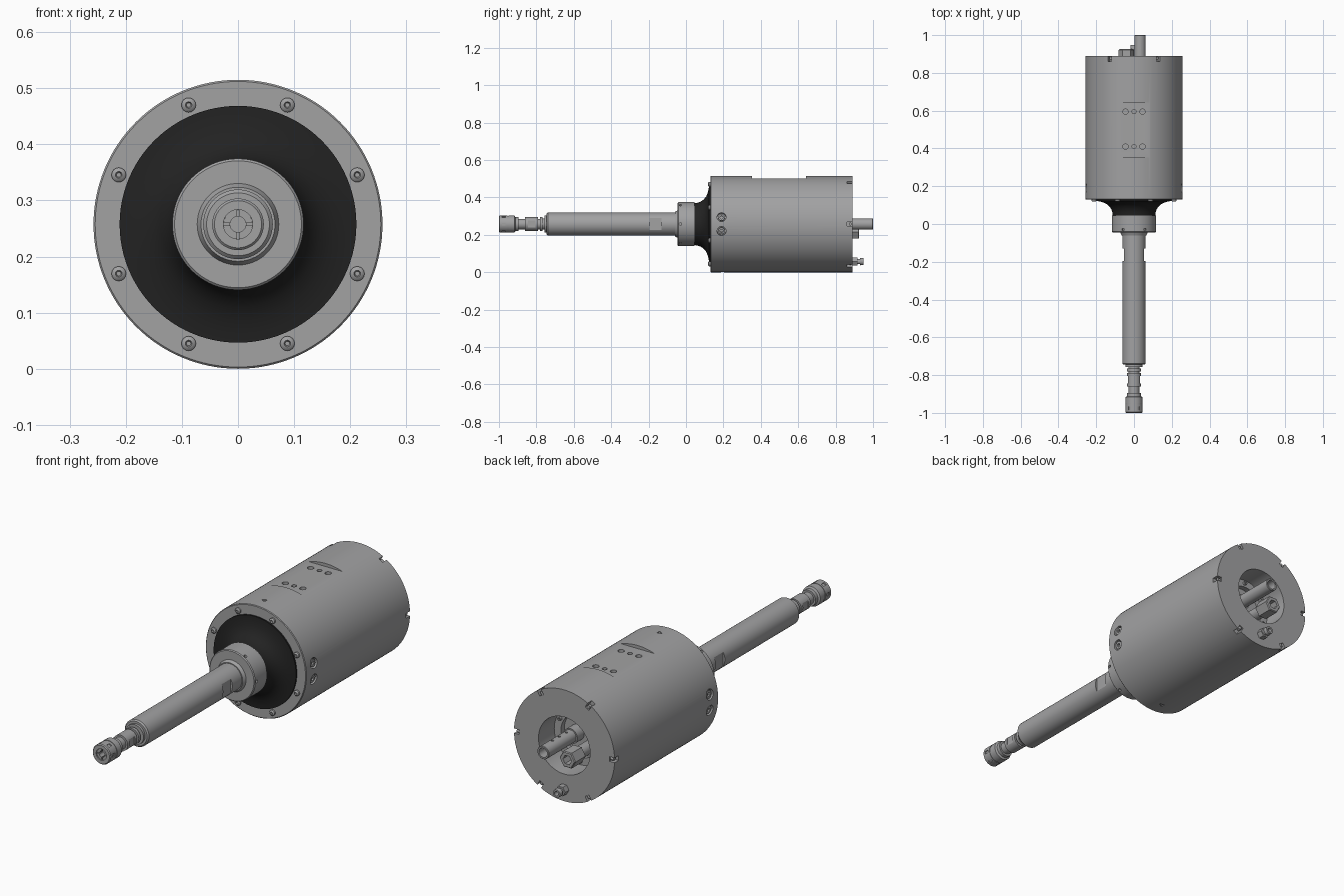
import bpy, bmesh, math
from mathutils import Vector, Matrix

if "Cube" in bpy.data.objects:
    bpy.data.objects.remove(bpy.data.objects["Cube"])

R = 0.2575          # body radius, also the height of the main axis
FLAT = 0.243        # distance of the top flat from the axis


def material(name, rgb):
    m = bpy.data.materials.new(name)
    m.use_nodes = True
    m.diffuse_color = (*rgb, 1)
    m.node_tree.nodes["Principled BSDF"].inputs["Base Color"].default_value = (*rgb, 1)
    return m


GREY = material("steel grey", (0.36, 0.36, 0.365))
BLACK = material("rubber black", (0.016, 0.016, 0.016))


def finish(name, bm, mat=GREY):
    bmesh.ops.remove_doubles(bm, verts=bm.verts, dist=0.00001)
    bmesh.ops.recalc_face_normals(bm, faces=bm.faces)
    mesh = bpy.data.meshes.new(name)
    bm.to_mesh(mesh)
    bm.free()
    mesh.materials.append(mat)
    ob = bpy.data.objects.new(name, mesh)
    bpy.context.collection.objects.link(ob)
    return ob


def add_lathe(bm, profile, x=0, z=R, segs=64):
    """Revolve (y, radius) points about an axis parallel to y."""
    rings = []
    for y, r in profile:
        if r == 0:
            rings.append([bm.verts.new((x, y, z))] * segs)
        else:
            angles = [math.tau * i / segs for i in range(segs)]
            rings.append([bm.verts.new((x + r * math.cos(a), y, z + r * math.sin(a))) for a in angles])
    for a, b in zip(rings, rings[1:]):
        for i in range(segs):
            j = (i + 1) % segs
            bm.faces.new(list(dict.fromkeys((a[i], a[j], b[j], b[i]))))


def lathe(name, profile, x=0, z=R, segs=64, mat=GREY):
    bm = bmesh.new()
    add_lathe(bm, profile, x, z, segs)
    return finish(name, bm, mat)


def radial(angle, y, dist):
    """Frame on the main axis whose z points outward at the angle and x along y."""
    out = Vector((math.cos(angle), 0, math.sin(angle)))
    along = Vector((0, 1, 0))
    m = Matrix((along, out.cross(along), out)).transposed().to_4x4()
    m.translation = Vector((0, y, R)) + out * dist
    return m


def add_cyl(bm, matrix, r, depth, segs=20):
    bmesh.ops.create_cone(bm, cap_ends=True, segments=segs, radius1=r, radius2=r,
                          depth=depth, matrix=matrix)


def add_box(bm, matrix, size):
    bmesh.ops.create_cube(bm, size=1, matrix=matrix @ Matrix.Diagonal((*size, 1)))


def cut(ob, bm):
    tool = finish("cutter", bm)
    tool.hide_render = True
    mod = ob.modifiers.new("cut", "BOOLEAN")
    mod.operation, mod.solver, mod.object = "DIFFERENCE", "EXACT", tool
    bpy.context.view_layer.objects.active = ob
    bpy.ops.object.modifier_apply(modifier=mod.name)
    bpy.data.objects.remove(tool)


UP, DOWN = math.pi / 2, -math.pi / 2
SIXTHS = [math.tau * i / 6 for i in range(6)]
PORTS = [side + s * 0.145 for side in (0, math.pi) for s in (-1, 1)]

# Main housing with an open rear recess
body = lathe("housing", [(0.13, 0), (0.13, R - 0.003), (0.133, R), (0.89, R),
                         (0.89, 0.132), (0.75, 0.132), (0.75, 0)], segs=128)
bm = bmesh.new()
add_box(bm, radial(UP, 0.497, FLAT + 0.05), (0.29, 0.4, 0.1))
cut(body, bm)

# Mounting holes, side ports, rear rim slots and arrow marks
bm = bmesh.new()
for y in (0.41, 0.595):
    for x, r in ((-0.045, 0.014), (0, 0.011), (0.045, 0.014)):
        add_cyl(bm, Matrix.Translation((x, y, R + FLAT)), r, 0.05)
for a in PORTS:
    add_cyl(bm, radial(a, 0.19, R), 0.024, 0.05, 28)
for a in SIXTHS:
    add_box(bm, radial(a, 0.88, R), (0.04, 0.022, 0.05))
for a in (UP, DOWN):
    add_cyl(bm, radial(a, 0.195, R), 0.014, 0.008, 3)
cut(body, bm)

# Screws sunk in the side ports and the rear slots
bm = bmesh.new()
for a in PORTS:
    add_cyl(bm, radial(a, 0.19, R - 0.017), 0.018, 0.024, 24)
plugs = finish("port_plugs", bm)
bm = bmesh.new()
for a in PORTS:
    add_cyl(bm, radial(a, 0.19, R), 0.009, 0.03, 6)
cut(plugs, bm)
bm = bmesh.new()
for a in SIXTHS:
    add_cyl(bm, radial(a, 0.878, R - 0.02), 0.008, 0.02, 12)
finish("rim_slot_screws", bm)

# Flared rubber seal between housing and collar
lathe("seal_boot", [(0.04, 0.09), (0.04, 0.112), (0.06, 0.114), (0.078, 0.12), (0.095, 0.132),
                    (0.108, 0.148), (0.117, 0.17), (0.122, 0.195), (0.123, 0.211),
                    (0.135, 0.211)], segs=96, mat=BLACK)

# Front cover screws with sunk sockets
bm = bmesh.new()
for i in range(8):
    a = math.tau * (i + 0.5) / 8
    add_lathe(bm, [(0.124, 0), (0.124, 0.004), (0.118, 0.006), (0.119, 0.009), (0.123, 0.013),
                   (0.135, 0.013)], 0.23 * math.cos(a), R + 0.23 * math.sin(a), 16)
finish("cover_screws", bm)

# Collar with set screw holes
collar = lathe("collar", [(-0.045, 0), (-0.045, 0.113), (-0.041, 0.117), (0.045, 0.117), (0.045, 0)], segs=96)
bm = bmesh.new()
for a in SIXTHS:
    add_cyl(bm, radial(a, -0.03, 0.117), 0.007, 0.02, 14)
cut(collar, bm)

# Long spindle tube with spanner flats on both sides
shaft = lathe("spindle_tube", [(-0.745, 0), (-0.745, 0.056), (-0.739, 0.062), (-0.04, 0.062), (-0.04, 0)])
bm = bmesh.new()
for a in (0, math.pi):
    add_box(bm, radial(a, -0.163, 0.073), (0.066, 0.1, 0.04))
cut(shaft, bm)
lathe("shaft_shoulder", [(-0.06, 0.06), (-0.06, 0.066), (-0.04, 0.075)])

# Stepped spindle nose
nose = lathe("spindle_nose", [(-0.92, 0), (-0.92, 0.028), (-0.86, 0.028), (-0.86, 0.037), (-0.79, 0.037),
                              (-0.79, 0.028), (-0.78, 0.028), (-0.78, 0.038), (-0.766, 0.038),
                              (-0.766, 0.03), (-0.757, 0.03), (-0.757, 0.046), (-0.74, 0.046), (-0.74, 0)])
bm = bmesh.new()
for a in (0, math.pi):
    add_box(bm, radial(a, -0.825, 0.042), (0.04, 0.08, 0.02))
cut(nose, bm)

# Collet nut with grip slots around the rim
nut = lathe("collet_nut", [(-1, 0.026), (-1, 0.042), (-0.996, 0.046), (-0.955, 0.046), (-0.955, 0.044),
                           (-0.948, 0.044), (-0.948, 0.046), (-0.917, 0.046), (-0.912, 0.037),
                           (-0.895, 0.037), (-0.895, 0.026), (-1, 0.026)])
bm = bmesh.new()
for a in SIXTHS:
    add_box(bm, radial(a, -0.975, 0.046), (0.02, 0.014, 0.01))
cut(nut, bm)

# Slotted collet inside the nut
collet = lathe("collet", [(-0.94, 0), (-0.94, 0.014), (-0.995, 0.014), (-0.995, 0.026),
                          (-0.9, 0.026), (-0.9, 0)], segs=40)
bm = bmesh.new()
for i in range(4):
    add_box(bm, radial(math.tau * i / 4, -0.99, 0.02), (0.06, 0.004, 0.016))
cut(collet, bm)

# Rear recess floor: stepped ring and its screws
lathe("recess_ring", [(0.75, 0.132), (0.775, 0.132), (0.775, 0.098), (0.75, 0.098)])
bm = bmesh.new()
for a in SIXTHS:
    add_lathe(bm, [(0.77, 0.009), (0.785, 0.009), (0.785, 0.004), (0.779, 0.004), (0.779, 0)],
              0.115 * math.cos(a + 0.5), R + 0.115 * math.sin(a + 0.5), 12)
finish("recess_screws", bm)

# Rear connectors: long pipe, hex fitting and small hose nipple
pipe = lathe("rear_pipe", [(0.75, 0), (0.75, 0.036), (0.8, 0.036), (0.8, 0.03), (0.998, 0.03), (1, 0.028),
                           (1, 0.021), (0.95, 0.021), (0.95, 0)], x=0.032, segs=32)
bm = bmesh.new()
for y in (0.83, 0.88, 0.93):
    add_cyl(bm, Matrix.Translation((0.032, y, R + 0.03)), 0.006, 0.012, 12)
cut(pipe, bm)
lathe("hex_fitting", [(0.85, 0), (0.85, 0.041), (0.922, 0.041), (0.926, 0.037), (0.926, 0.022),
                      (0.88, 0.022), (0.88, 0)], x=-0.04, z=0.215, segs=6)
lathe("hex_fitting_stem", [(0.75, 0.028), (0.86, 0.028)], x=-0.04, z=0.215, segs=32)
lathe("hose_nipple_base", [(0.88, 0), (0.88, 0.024), (0.918, 0.024), (0.918, 0)], z=0.057, segs=6)
lathe("hose_nipple", [(0.91, 0.014), (0.93, 0.014), (0.93, 0.02), (0.948, 0.018), (0.948, 0.01),
                      (0.92, 0.01), (0.92, 0)], z=0.057, segs=24)

# Smooth the round sides, keep the edges crisp
for ob in bpy.context.scene.objects:
    ob.select_set(ob.type == "MESH")
bpy.context.view_layer.objects.active = body
bpy.ops.object.shade_smooth_by_angle(angle=math.radians(28))
